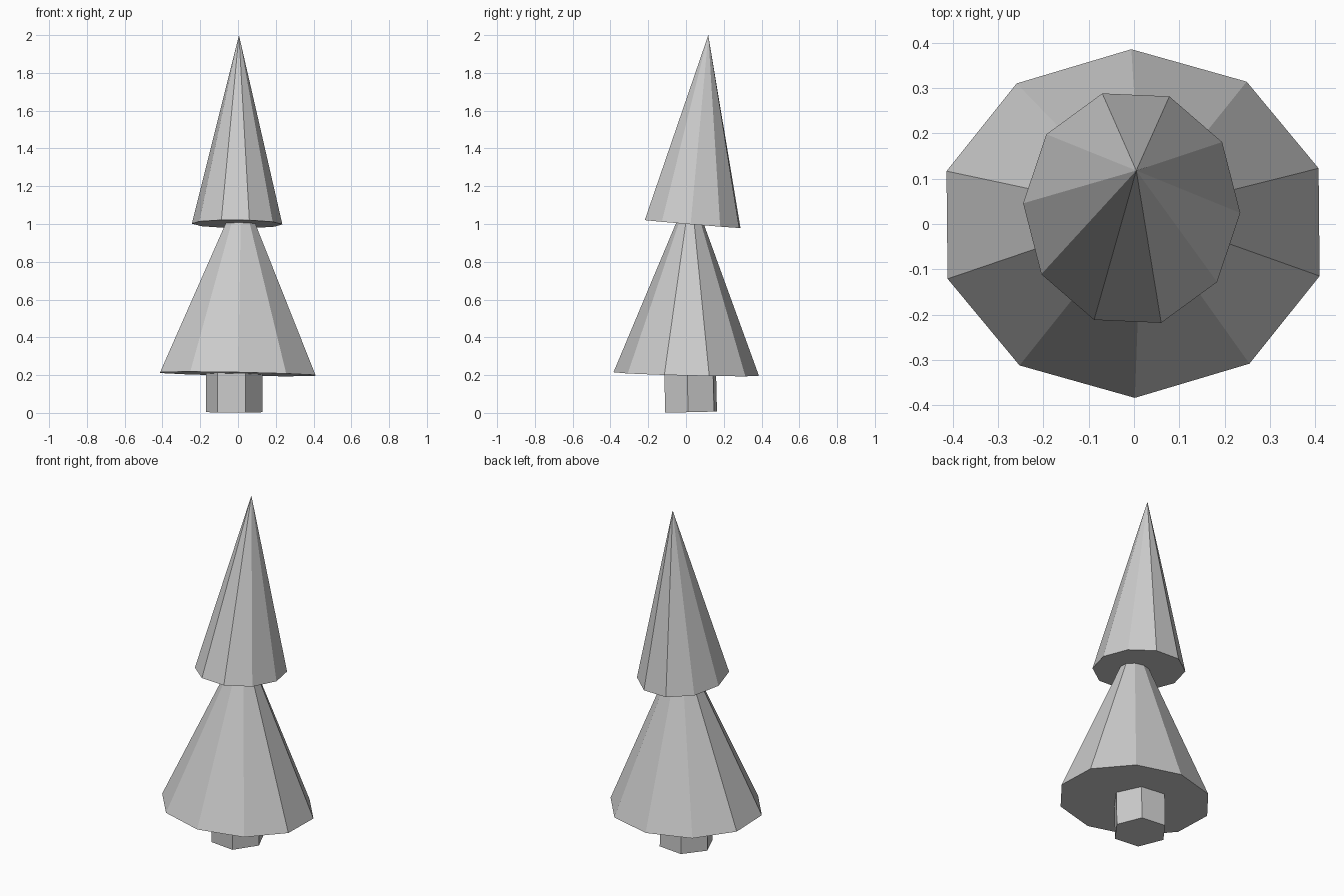
import bpy
import bmesh
from math import radians, cos, sin
from mathutils import Vector

cube = bpy.data.objects.get("Cube")
if cube:
    bpy.data.objects.remove(cube, do_unlink=True)

grey = bpy.data.materials.new("plain_grey")
grey.use_nodes = True
colour = (0.604, 0.604, 0.604, 1)
grey.diffuse_color = colour
for node in grey.node_tree.nodes:
    if node.type == "BSDF_PRINCIPLED":
        node.inputs["Base Color"].default_value = colour


def tilted_solid(name, sides, start, radii, base, tip, pointed=True):
    """Cone or prism whose base ring stands square to the line base-tip."""
    base, tip = Vector(base), Vector(tip)
    axis = tip - base
    turn = Vector((0, 0, 1)).rotation_difference(axis)
    bm = bmesh.new()
    ring = []
    for i in range(sides):
        a = radians(start + i * 360 / sides)
        ring.append(bm.verts.new(
            base + turn @ Vector((radii[0] * cos(a), radii[1] * sin(a), 0))))
    bm.faces.new(ring[::-1])
    if pointed:
        top = [bm.verts.new(tip)]
    else:
        top = [bm.verts.new(v.co + axis) for v in ring]
        bm.faces.new(top)
    for i in range(sides):
        j = (i + 1) % sides
        upper = top if pointed else [top[j], top[i]]
        bm.faces.new([ring[i], ring[j]] + upper)
    bmesh.ops.recalc_face_normals(bm, faces=bm.faces)
    mesh = bpy.data.meshes.new(name)
    bm.to_mesh(mesh)
    bm.free()
    mesh.materials.append(grey)
    obj = bpy.data.objects.new(name, mesh)
    bpy.context.collection.objects.link(obj)
    return obj


# Short hexagonal trunk reaching up into the lower foliage
tilted_solid("trunk", 6, 54, (0.15, 0.15), (-0.02, 0.027, 0.004),
             (-0.02, 0.02, 0.3), pointed=False)

# Two slightly leaning ten-sided foliage cones
tilted_solid("lower_foliage", 10, 90.5, (0.432, 0.385),
             (-0.002, 0.001, 0.206), (0.017, 0.025, 1.19))
tilted_solid("upper_foliage", 10, 105.7, (0.24, 0.264),
             (-0.005, 0.035, 1.0), (0.005, 0.118, 2.0))
